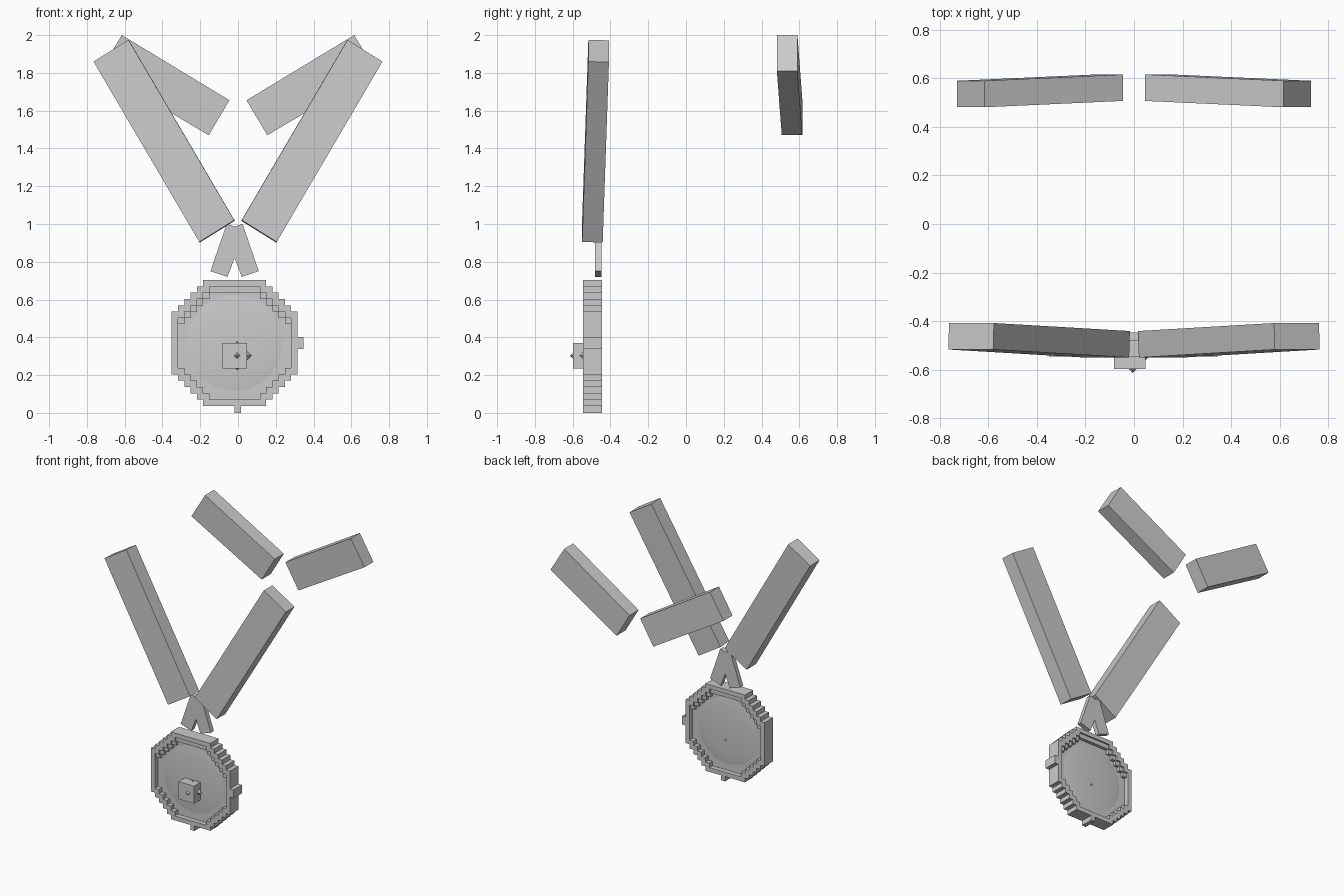
import bpy, bmesh, math
from mathutils import Vector

if "Cube" in bpy.data.objects:
    bpy.data.objects.remove(bpy.data.objects["Cube"])

GREY = bpy.data.materials.new("metal grey")
GREY.diffuse_color = (0.6, 0.6, 0.6, 1)
GREY.use_nodes = True
GREY.node_tree.nodes["Principled BSDF"].inputs["Base Color"].default_value = GREY.diffuse_color


def finish(bm, name):
    bmesh.ops.recalc_face_normals(bm, faces=bm.faces)
    me = bpy.data.meshes.new(name)
    bm.to_mesh(me)
    bm.free()
    ob = bpy.data.objects.new(name, me)
    me.materials.append(GREY)
    bpy.context.collection.objects.link(ob)
    return ob


def thicken(bm, depth):
    """Extrude all faces by a depth vector."""
    r = bmesh.ops.extrude_face_region(bm, geom=bm.faces[:], use_keep_orig=True)
    vs = [v for v in r["geom"] if isinstance(v, bmesh.types.BMVert)]
    bmesh.ops.translate(bm, verts=vs, vec=depth)


def prism(name, pts, depth):
    bm = bmesh.new()
    bm.faces.new([bm.verts.new(p) for p in pts])
    thicken(bm, depth)
    return finish(bm, name)


# Ribbon straps: slanted slabs, mirrored left and right
for side, s in (("right", 1), ("left", -1)):
    prism("front_strap_" + side,
          [(s * 0.02, -0.55, 1.02), (s * 0.205, -0.55, 0.905),
           (s * 0.765, -0.517, 1.86), (s * 0.58, -0.517, 1.975)],
          Vector((s * -0.003, 0.109, -0.003)))
    prism("back_strap_" + side,
          [(s * 0.045, 0.507, 1.655), (s * 0.155, 0.507, 1.47),
           (s * 0.73, 0.481, 1.81), (s * 0.615, 0.481, 2.0)],
          Vector((0, 0.109, 0)))

# Forked connector between ribbon and medal
CX, CZ, P = -0.018, 0.37, 0.0333
half = [(0.0, 0.82), (0.038, 0.72), (0.128, 0.75), (0.042, 1.0), (0.0, 0.987)]
outline = half + [(-x, z) for x, z in half[3:0:-1]]
prism("connector", [(CX + x, -0.482, z) for x, z in outline], Vector((0, 0.035, 0)))


# Medal: stepped octagonal disc made of square cells
def cells(size, diag):
    out = set()
    for i in range(-10, 10):
        for j in range(-10, 10):
            a, b = abs(i + 0.5) + 0.5, abs(j + 0.5) + 0.5
            if max(a, b) <= size and a + b <= diag:
                out.add((i, j))
    return out


def cell_slab(name, which, y0, y1):
    bm, vs = bmesh.new(), {}

    def vert(i, j):
        if (i, j) not in vs:
            vs[i, j] = bm.verts.new((CX + i * P, y0, CZ + j * P))
        return vs[i, j]
    for i, j in sorted(which):
        bm.faces.new([vert(i, j), vert(i + 1, j), vert(i + 1, j + 1), vert(i, j + 1)])
    thicken(bm, Vector((0, y1 - y0, 0)))
    bmesh.ops.dissolve_limit(bm, angle_limit=0.01, verts=bm.verts[:], edges=bm.edges[:])
    return finish(bm, name)


full, inner, core = cells(10, 15), cells(9, 13), cells(8, 12)
cell_slab("medal_rim", full - inner, -0.546, -0.446)
# Inner step that only shows along the upper part
cell_slab("medal_inner_step", {c for c in inner - core if c[1] >= 3}, -0.534, -0.458)
cell_slab("medal_plate", inner, -0.51, -0.482)

# Smooth domed face on both sides of the plate
bm = bmesh.new()
bmesh.ops.create_uvsphere(bm, u_segments=48, v_segments=24, radius=1)
for v in bm.verts:
    x, y, z = v.co
    v.co = (CX + x * 0.3, -0.496 + z * 0.026, CZ + y * 0.3)
for f in bm.faces:
    f.smooth = True
finish(bm, "medal_dome")


# Small tabs and the centre block
def box(name, lo, hi):
    pts = [(lo[0], lo[1], lo[2]), (hi[0], lo[1], lo[2]),
           (hi[0], lo[1], hi[2]), (lo[0], lo[1], hi[2])]
    return prism(name, pts, Vector((0, hi[1] - lo[1], 0)))


box("side_tab", (0.31, -0.546, 0.338), (0.346, -0.446, 0.402))
box("bottom_tab", (CX, -0.546, 0.0), (CX + P, -0.446, 0.04))
box("centre_block", (-0.083, -0.597, 0.236), (0.047, -0.485, 0.37))

# Eight-sided gem whose tips poke out of the block
bm = bmesh.new()
c = Vector((-0.005, -0.538, 0.303))
R = 0.076
for sy in (-1, 1):
    for sx in (-1, 1):
        for sz in (-1, 1):
            bm.faces.new([bm.verts.new(c + Vector(o)) for o in
                          ((sx * R, 0, 0), (0, sy * R, 0), (0, 0, sz * R))])
bmesh.ops.remove_doubles(bm, verts=bm.verts[:], dist=0.0001)
finish(bm, "centre_gem")
